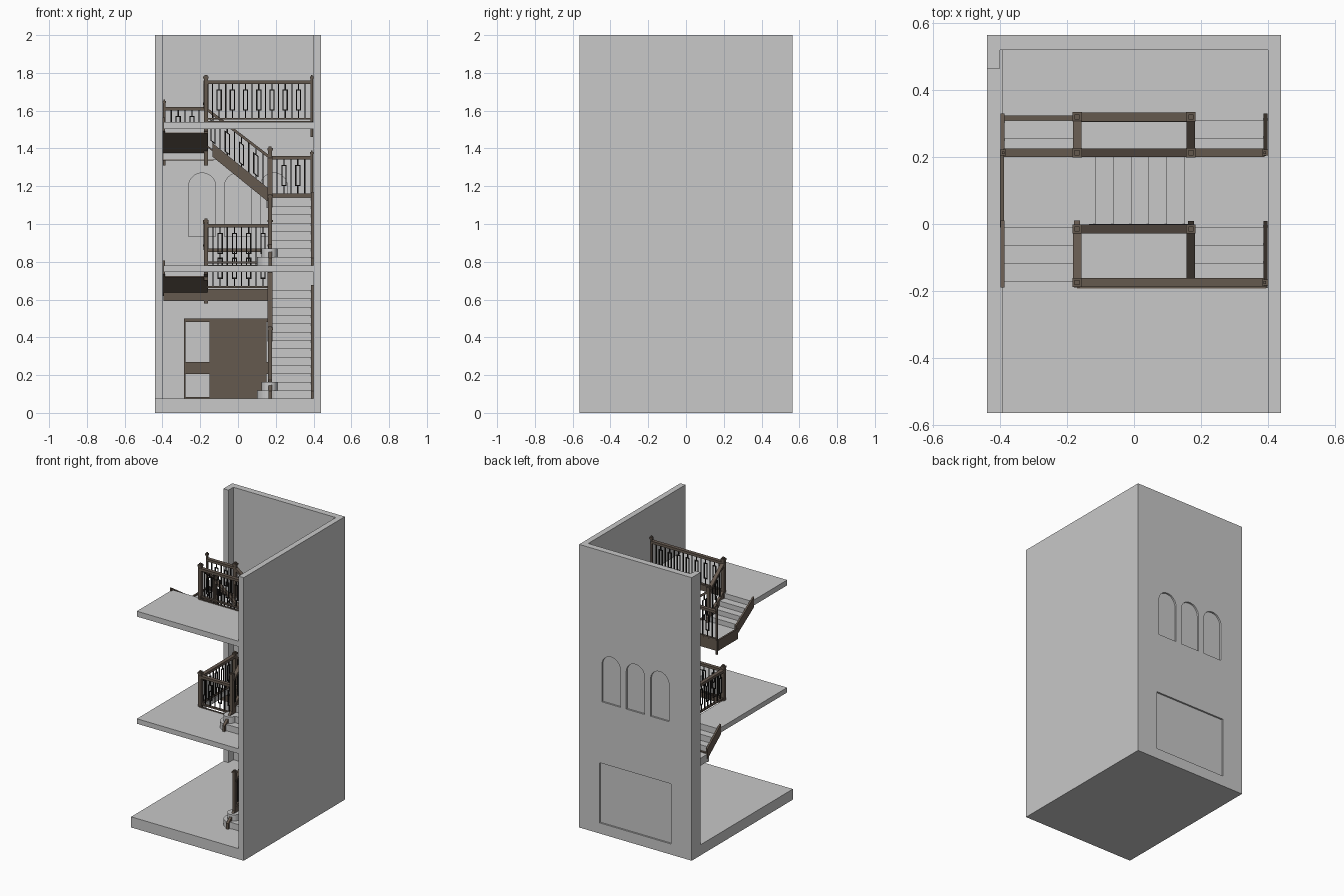
import bpy, bmesh, math
from mathutils import Vector as V

if "Cube" in bpy.data.objects:
    bpy.data.objects.remove(bpy.data.objects["Cube"])

def material(name, rgb):
    m = bpy.data.materials.new(name)
    m.diffuse_color = (*rgb, 1)
    m.use_nodes = True
    m.node_tree.nodes["Principled BSDF"].inputs["Base Color"].default_value = m.diffuse_color
    return m

GREY = material("plaster grey", (0.58, 0.58, 0.58))
WOOD = material("dark wood", (0.13, 0.10, 0.078))
IRON = material("black iron", (0.012, 0.011, 0.010))
Z = V((0, 0, 1))

def finish(name, bm, mat):
    bmesh.ops.recalc_face_normals(bm, faces=bm.faces)
    me = bpy.data.meshes.new(name)
    bm.to_mesh(me)
    bm.free()
    me.materials.append(mat)
    ob = bpy.data.objects.new(name, me)
    bpy.context.collection.objects.link(ob)
    return ob

def add_prism(bm, pts, o, d, c, w):
    """Profile (u, z) in the plane of d and z, extruded w along c."""
    o, d, c = V(o), V(d), V(c)
    a = [bm.verts.new(o + d * u + Z * z) for u, z in pts]
    b = [bm.verts.new(v.co + c * w) for v in a]
    bm.faces.new(a)
    bm.faces.new(b[::-1])
    n = len(a)
    for i in range(n):
        bm.faces.new((a[i], b[i], b[(i + 1) % n], a[(i + 1) % n]))

def prism(name, pts, o, d, c, w, mat):
    bm = bmesh.new()
    add_prism(bm, pts, o, d, c, w)
    return finish(name, bm, mat)

def add_box(bm, x0, x1, y0, y1, z0, z1):
    add_prism(bm, [(x0, z0), (x1, z0), (x1, z1), (x0, z1)], (0, y0, 0), (1, 0, 0), (0, 1, 0), y1 - y0)

def box(name, x0, x1, y0, y1, z0, z1, mat=GREY):
    bm = bmesh.new()
    add_box(bm, x0, x1, y0, y1, z0, z1)
    return finish(name, bm, mat)

def flight(name, o, d, c, w, n, rise, tread):
    """Stepped flight with sloping wooden soffit and a stringer on each side."""
    o, d, c = V(o), V(d), V(c)
    L, g = (n - 1) * tread, rise / tread
    pts = [(0, 0)]
    for i in range(n):
        pts += [(i * tread, (i + 1) * rise), (min(i + 1, n - 1) * tread, (i + 1) * rise)]
    pts.pop()
    pts += [(L, n * rise - 0.055), (0, rise - 0.055)]
    prism(name + "_steps", pts, o, d, c, w, GREY)
    lo, hi = rise - 0.06, rise + 0.012
    prism(name + "_soffit", [(0, lo), (L, lo + L * g), (L, lo + L * g + 0.006), (0, lo + 0.006)],
          o, d, c, w, WOOD)
    e = 0.02
    side = [(-e, lo - e * g), (L + e, lo + (L + e) * g), (L + e, hi + (L + e) * g), (-e, hi - e * g)]
    prism(name + "_inner_stringer", side, o - c * 0.008, d, c, 0.018, WOOD)
    prism(name + "_outer_stringer", side, o + c * (w - 0.008), d, c, 0.012, WOOD)

def rail(name, p0, p1, h=0.22):
    """Handrail, bottom rail and balusters, every second baluster with a loop."""
    p0, p1 = V(p0), V(p1)
    run = V((p1.x - p0.x, p1.y - p0.y, 0))
    L, dz = run.length, p1.z - p0.z
    d = run.normalized()
    c = d.cross(Z)
    wood = bmesh.new()
    for z0, z1, w in ((h - 0.018, h, 0.026), (0.012, 0.022, 0.016)):
        add_prism(wood, [(0, z0), (L, z0 + dz), (L, z1 + dz), (0, z1)], p0 - c * w / 2, d, c, w)
    finish(name + "_handrail", wood, WOOD)
    iron = bmesh.new()
    def bar(u0, u1, z0, z1):
        k = dz / L
        add_prism(iron, [(u0, z0 + u0 * k), (u1, z0 + u1 * k), (u1, z1 + u1 * k), (u0, z1 + u0 * k)],
                  p0 - c * 0.003, d, c, 0.006)
    n = max(2, round(L / 0.036))
    for i in range(1, n):
        u, t, r = L * i / n, 0.003, 0.011
        if i % 2:
            bar(u - t, u + t, 0.02, h - 0.015)
        else:
            bar(u - t, u + t, 0.02, 0.062)
            bar(u - t, u + t, h - 0.05, h - 0.015)
            for s in (-1, 1):
                bar(u + s * r - t, u + s * r + t, 0.06, h - 0.048)
            bar(u - r, u + r, 0.06, 0.066)
            bar(u - r, u + r, h - 0.054, h - 0.048)
    finish(name + "_balusters", iron, IRON)

def newel(name, x, y, z0, z1, s=0.011):
    bm = bmesh.new()
    add_box(bm, x - s, x + s, y - s, y + s, z0, z1 - 0.012)
    add_box(bm, x - s - 0.003, x + s + 0.003, y - s - 0.003, y + s + 0.003, z1 - 0.02, z1 - 0.008)
    add_box(bm, x - s * 0.7, x + s * 0.7, y - s * 0.7, y + s * 0.7, z1 - 0.01, z1)
    finish(name, bm, WOOD)

def curtail(name, y, z, rise):
    # rounded ends of the two lowest steps
    for i, r in enumerate((0.066, 0.042)):
        pts = [(r * math.cos(a), r * math.sin(a)) for a in (math.tau * k / 32 for k in range(32))]
        bm = bmesh.new()
        vs = [bm.verts.new((0.167 + px, y + 0.06 + py, z)) for px, py in pts]
        f = bm.faces.new(vs)
        top = bmesh.ops.extrude_face_region(bm, geom=[f])["geom"]
        bmesh.ops.translate(bm, vec=(0, 0, rise * (i + 1)), verts=[v for v in top if isinstance(v, bmesh.types.BMVert)])
        finish(f"{name}_{i}", bm, GREY)

# shell: floor and walls
box("ground_floor", -0.44, 0.44, -0.565, 0.565, 0, 0.075)
box("right_wall", 0.40, 0.44, -0.565, 0.565, 0, 2)
box("left_wall_stub", -0.44, -0.40, 0.465, 0.565, 0, 2)
back = box("back_wall", -0.44, 0.44, 0.52, 0.565, 0, 2)

# window and door recesses in the back wall
cut = bmesh.new()
for x in (-0.19, 0, 0.19):
    arch = [(x - 0.072, 0.935), (x + 0.072, 0.935)]
    arch += [(x + 0.072 * math.cos(a), 1.198 + 0.072 * math.sin(a)) for a in (math.pi * k / 16 for k in range(17))]
    for y in (0.50, 0.553):
        add_prism(cut, arch, (0, y, 0), (1, 0, 0), (0, 1, 0), 0.032)
add_box(cut, -0.28, 0.28, 0.553, 0.6, 0.075, 0.5)
cutter = finish("recess_cutter", cut, GREY)
cutter.hide_render = True
mod = back.modifiers.new("recesses", "BOOLEAN")
mod.operation, mod.object, mod.solver = "DIFFERENCE", cutter, "EXACT"
bpy.context.view_layer.objects.active = back
bpy.ops.object.modifier_apply(modifier="recesses")
bpy.data.objects.remove(cutter)

# entrance door with sidelights
box("door_leaf", -0.147, 0.147, 0.512, 0.522, 0.075, 0.5, WOOD)
for s in (-1, 1):
    for x, w in ((0.281, 0.004), (0.148, 0.004)):
        box("sidelight_post", s * x - w, s * x + w, 0.512, 0.522, 0.075, 0.5, WOOD)
    for z0, z1 in ((0.075, 0.085), (0.205, 0.27), (0.482, 0.5)):
        box("sidelight_rail", min(s * 0.147, s * 0.285), max(s * 0.147, s * 0.285), 0.512, 0.522, z0, z1, WOOD)
    for z0, z1 in ((0.11, 0.2), (0.28, 0.45)):
        box("door_panel", s * 0.065 - 0.04, s * 0.065 + 0.04, 0.508, 0.513, z0, z1, WOOD)

# upper floors, each with a stair opening
for name, z0, z1, yl in (("first_floor", 0.745, 0.78, 0.20), ("top_floor", 1.502, 1.54, -0.17)):
    box(name, -0.395, 0.40, -0.565, -0.19, z0, z1)
    box(name + "_left_bay", -0.395, -0.17, -0.19, yl, z0, z1)
    box(name + "_trim", -0.17, 0.395, -0.193, -0.183, z0 + 0.002, z1 + 0.004, WOOD)

# lower stair
R1 = (0.65 - 0.075) / 13
flight("lower_right_flight", (0.17, -0.345, 0.075), (0, 1, 0), (1, 0, 0), 0.225, 13, R1, 0.0546)
curtail("lower_curtail_step", -0.345, 0.075, R1)
box("lower_landing", -0.395, 0.40, 0.31, 0.52, 0.597, 0.65)
box("lower_landing_fascia", -0.395, 0.17, 0.305, 0.325, 0.593, 0.655, WOOD)
flight("lower_left_flight", (-0.17, 0.31, 0.65), (0, -1, 0), (-1, 0, 0), 0.225, 3, 0.0433, 0.055)

# upper stair
R2 = (1.14 - 0.78) / 8
flight("upper_right_flight", (0.17, -0.385, 0.78), (0, 1, 0), (1, 0, 0), 0.225, 8, R2, 0.0535)
curtail("upper_curtail_step", -0.385, 0.78, R2)
box("upper_right_landing", 0.152, 0.40, -0.01, 0.21, 1.085, 1.14)
box("upper_right_landing_fascia", 0.16, 0.395, 0.203, 0.218, 1.08, 1.155, WOOD)
flight("upper_middle_flight", (0.152, -0.01, 1.14), (-1, 0, 0), (0, 1, 0), 0.22, 6, 0.26 / 6, 0.0534)
box("upper_left_landing", -0.395, -0.115, -0.01, 0.21, 1.342, 1.40)
box("upper_left_landing_fascia", -0.395, -0.16, 0.203, 0.218, 1.337, 1.41, WOOD)
box("upper_left_landing_edge", -0.40, -0.388, -0.01, 0.21, 1.337, 1.41, WOOD)
box("upper_left_landing_soffit", -0.395, -0.13, -0.01, 0.21, 1.336, 1.342, WOOD)
flight("upper_left_flight", (-0.17, -0.01, 1.40), (0, -1, 0), (-1, 0, 0), 0.225, 4, 0.035, 0.0535)

# newel posts
for i, p in enumerate([
        (0.17, -0.28, 0.12, 0.46), (0.17, 0.32, 0.58, 0.90), (-0.17, 0.32, 0.58, 0.90),
        (-0.17, 0.21, 0.70, 1.02), (-0.17, -0.175, 0.74, 1.03), (0.17, -0.175, 0.74, 1.03),
        (0.17, -0.31, 0.82, 1.16), (0.17, -0.015, 1.07, 1.41), (0.17, 0.213, 1.07, 1.41),
        (-0.17, -0.015, 1.31, 1.65), (-0.17, 0.213, 1.31, 1.65), (-0.17, -0.175, 1.48, 1.79),
        (0.391, -0.175, 1.46, 1.79, 0.006), (0.391, 0.213, 1.08, 1.39, 0.006),
        (-0.391, 0.213, 1.31, 1.66, 0.006)]):
    newel(f"newel_post_{i}", *p)

# railings
rail("lower_flight_rail", (0.17, -0.28, 0.175), (0.17, 0.32, 0.65))
rail("lower_landing_rail", (-0.17, 0.32, 0.65), (0.17, 0.32, 0.65))
rail("lower_left_rail", (-0.17, 0.32, 0.66), (-0.17, 0.21, 0.775))
rail("first_floor_side_rail", (-0.17, 0.21, 0.78), (-0.17, -0.175, 0.78))
rail("first_floor_front_rail", (-0.17, -0.175, 0.78), (0.17, -0.175, 0.78))
rail("upper_flight_rail", (0.17, -0.31, 0.885), (0.17, -0.015, 1.14))
rail("upper_right_landing_rail", (0.17, 0.213, 1.14), (0.39, 0.213, 1.14))
for y in (-0.015, 0.213):
    rail("upper_middle_rail", (0.17, y, 1.14), (-0.17, y, 1.40))
rail("upper_left_landing_rail", (-0.17, 0.213, 1.40), (-0.39, 0.213, 1.40))
rail("upper_left_rail", (-0.17, -0.015, 1.41), (-0.17, -0.175, 1.54))
rail("top_floor_rail", (-0.17, -0.175, 1.54), (0.39, -0.175, 1.54))
